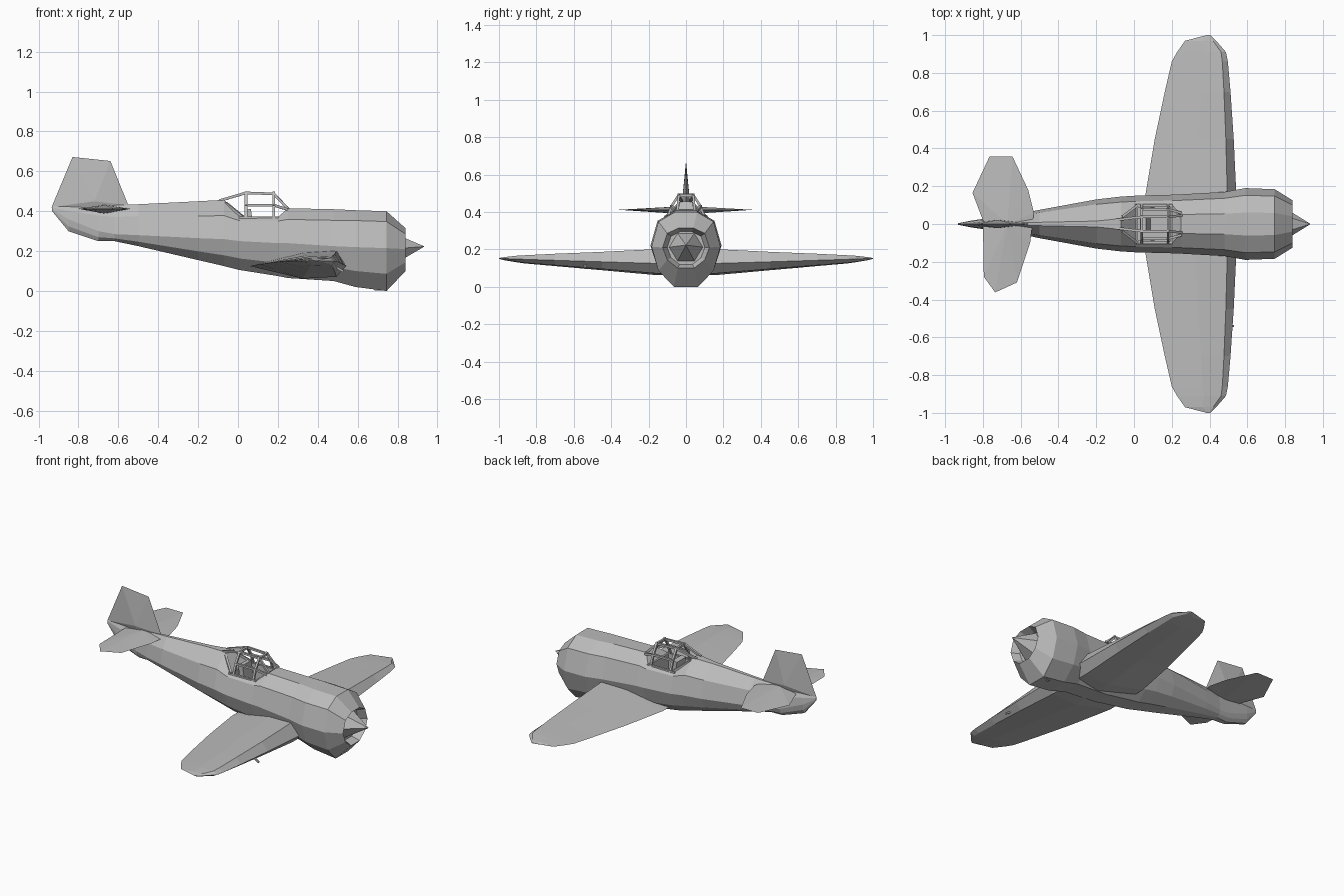
import bpy, bmesh, math
from mathutils import Vector

if "Cube" in bpy.data.objects:
    bpy.data.objects.remove(bpy.data.objects["Cube"])

grey = bpy.data.materials.new("light_grey")
grey.diffuse_color = (0.5, 0.5, 0.5, 1)
grey.use_nodes = True
grey.node_tree.nodes["Principled BSDF"].inputs["Base Color"].default_value = grey.diffuse_color


def finish(name, bm):
    bmesh.ops.recalc_face_normals(bm, faces=bm.faces[:])
    me = bpy.data.meshes.new(name)
    bm.to_mesh(me)
    bm.free()
    me.materials.append(grey)
    ob = bpy.data.objects.new(name, me)
    bpy.context.collection.objects.link(ob)
    return ob


def loft(rings):
    bm = bmesh.new()
    rows = [[bm.verts.new(p) for p in r] for r in rings]
    n = len(rows[0])
    for a, b in zip(rows, rows[1:]):
        for i in range(n):
            j = (i + 1) % n
            bm.faces.new((a[i], a[j], b[j], b[i]))
    bm.faces.new(rows[0])
    bm.faces.new(rows[-1])
    return bm


def blade(name, outline, ridge, offset):
    # thin tapered surface: sharp outline, thick in the middle
    bm = bmesh.new()
    vs = [bm.verts.new(p) for p in outline]
    for s in (1, -1):
        c = bm.verts.new(Vector(ridge) + s * Vector(offset))
        for i in range(len(vs)):
            bm.faces.new((vs[i], vs[(i + 1) % len(vs)], c))
    return finish(name, bm)


def bars(name, segments, w):
    # square struts between pairs of points
    bm = bmesh.new()
    for a, b in segments:
        a, b = Vector(a), Vector(b)
        d = b - a
        m = d.to_track_quat('Z', 'Y').to_matrix().to_4x4()
        m.translation = (a + b) / 2
        for v in bmesh.ops.create_cube(bm, size=1)["verts"]:
            v.co = m @ Vector((v.co.x * w, v.co.y * w, v.co.z * (d.length + w * .6)))
    return finish(name, bm)


# Fuselage: x, half width, mid z, top z, bottom z, top width, shoulder height
def section(x, w, zm, zt, zb, tw=.12, sh=.6):
    half = [(tw * w, zt), (.8 * w, zm + sh * (zt - zm)), (w, zm),
            (.8 * w, zm - .6 * (zm - zb)), (.35 * w, zb)]
    return [(x, y, z) for y, z in half] + [(x, -y, z) for y, z in reversed(half)]


stations = [
    (-.932, .004, .41, .425, .40),
    (-.85, .02, .36, .43, .30),
    (-.70, .04, .30, .43, .25),
    (-.62, .05, .285, .43, .25),
    (-.50, .075, .28, .435, .225),
    (-.20, .13, .265, .45, .155),
    (-.07, .145, .26, .457, .125, .2),
    (.01, .15, .25, .37, .105, .66, .85),
    (.20, .155, .24, .37, .075, .66, .85),
    (.25, .157, .24, .415, .065, .32, .68),
    (.48, .17, .225, .41, .05, .32, .7),
    (.59, .19, .22, .405, .02, .32, .72),
    (.745, .184, .215, .40, 0, .32, .72),
    (.84, .125, .21, .315, .10, .32, .72),
    (.79, .10, .21, .295, .12, .32, .72),
]
bm = loft([section(*s) for s in stations])
bm.normal_update()
# Cockpit well sunk into the flat deck
deck = [f for f in bm.faces if abs(f.normal.z) > .95 and f.calc_center_median().z > .36
        and .05 < f.calc_center_median().x < .17]
bmesh.ops.recalc_face_normals(bm, faces=bm.faces[:])
bmesh.ops.inset_region(bm, faces=deck, thickness=.015)
bmesh.ops.inset_region(bm, faces=deck, thickness=.002, depth=-.12)
finish("fuselage", bm)

# Wing: span y, leading x, trailing x, mid z, upper and lower thickness
def rib(y, xl, xt, z, up, dn):
    c = xl - xt
    return [(xl, y, z), (xl - .1 * c, y, z + up), (xl - .45 * c, y, z + up * .85),
            (xt, y, z), (xl - .45 * c, y, z - dn), (xl - .1 * c, y, z - dn * .85)]


ribs = [(.15, .542, .06, .125, .077, .063), (.45, .528, .11, .134, .053, .045),
        (.70, .511, .163, .142, .035, .031), (.86, .497, .20, .147, .022, .022),
        (.91, .487, .228, .149, .017, .017), (.97, .435, .27, .151, .008, .009),
        (1.0, .405, .385, .152, .002, .002)]
finish("wing", loft([rib(-r[0], *r[1:]) for r in reversed(ribs)] + [rib(*r) for r in ribs]))

# Tail surfaces
blade("tailplane", [(x, y, .412) for x, y in [
    (-.53, .06), (-.56, .18), (-.643, .357), (-.765, .357), (-.855, .165), (-.80, .02),
    (-.795, -.28), (-.735, -.362), (-.62, -.31), (-.55, -.10)]], (-.67, 0, .41), (0, 0, .022))
blade("fin", [(x, 0, z) for x, z in [
    (-.935, .42), (-.83, .672), (-.64, .652), (-.55, .43), (-.70, .38)]],
    (-.72, 0, .45), (0, .022, 0))

# Propeller hub: six-sided cone
ring = [(.79, .09 * math.cos(a * math.pi / 3), .212 + .085 * math.sin(a * math.pi / 3))
        for a in range(6)]
tip = [(.932, .002 * math.cos(a * math.pi / 3), .223 + .002 * math.sin(a * math.pi / 3))
       for a in range(6)]
finish("nose_cone", loft([ring, tip]))

# Canopy frame, mirrored left and right
segs = []
for s in (1, -1):
    def p(x, y, z):
        return (x, s * y, z)
    for x in (.04, .18):
        segs += [(p(x, .10, .368), p(x, .078, .43)), (p(x, .078, .43), p(x, .038, .492))]
    segs += [(p(.04, .038, .492), p(.18, .038, .487)),
             (p(.04, .078, .43), p(.18, .078, .43)),
             (p(.01, .10, .368), p(.20, .10, .368)),
             (p(.18, .038, .487), p(.25, .045, .413)),
             (p(.18, .078, .43), p(.245, .06, .41)),
             (p(.04, .038, .492), p(-.09, .022, .454)),
             (p(.02, .10, .375), p(-.06, .04, .44))]
for x, z in ((.04, .492), (.18, .487)):
    segs.append(((x, -.038, z), (x, .038, z)))
bars("canopy_frame", segs, .013)

# Seat, gun-sight sized probe under one wing, chin lip
bars("seat", [((.07, -.03, .27), (.05, -.03, .40)), ((.07, .03, .27), (.05, .03, .40)),
              ((.07, 0, .27), (.05, 0, .40))], .032)
bars("wing_probe", [((.50, -.54, .115), (.525, -.54, .10))], .01)
bars("chin_lip", [((.69, .04, .012), (.73, .04, .012))], .02)
